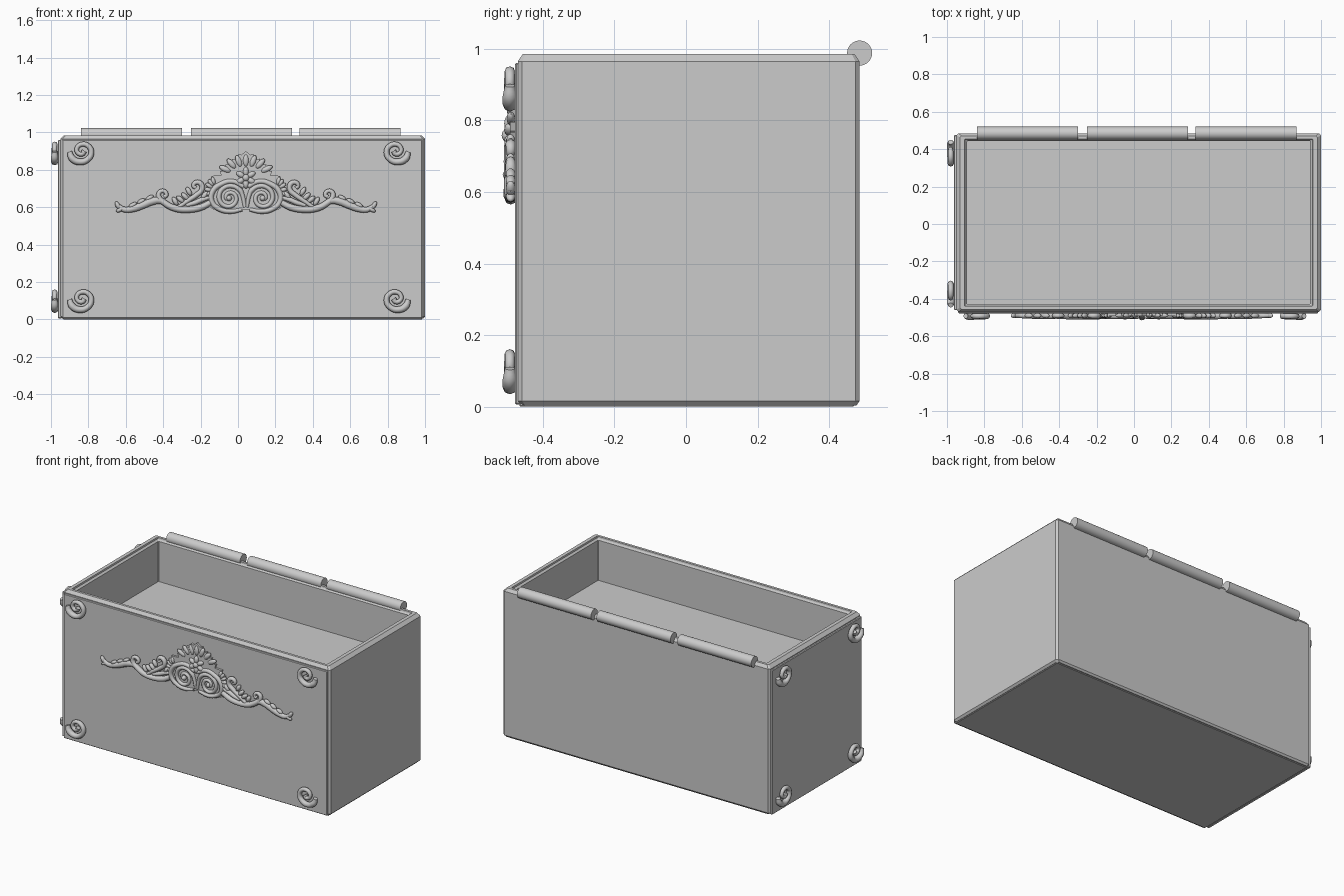
import bpy, bmesh, math
from mathutils import Matrix, Vector

if "Cube" in bpy.data.objects:
    bpy.data.objects.remove(bpy.data.objects["Cube"])

def add(name, mesh, angle=40):
    ob = bpy.data.objects.new(name, mesh)
    bpy.context.collection.objects.link(ob)
    bpy.ops.object.select_all(action='DESELECT')
    ob.select_set(True)
    bpy.context.view_layer.objects.active = ob
    bpy.ops.object.shade_smooth_by_angle(angle=math.radians(angle))
    return ob

def finish(name, bm, angle=40):
    bmesh.ops.recalc_face_normals(bm, faces=bm.faces)
    me = bpy.data.meshes.new(name)
    bm.to_mesh(me)
    bm.free()
    return add(name, me, angle)

def tube(bm, pts, mat=Matrix(), depth=1.0):
    """Tapered round moulding through (u, z, radius) points, added to bm."""
    cu = bpy.data.curves.new("path", 'CURVE')
    cu.dimensions = '3D'
    cu.bevel_depth, cu.bevel_resolution, cu.resolution_u = 1, 2, 5
    cu.use_fill_caps = True
    sp = cu.splines.new('BEZIER')
    sp.bezier_points.add(len(pts) - 1)
    for p, (u, z, r) in zip(sp.bezier_points, pts):
        p.co, p.radius = (u, 0, z), r
        p.handle_left_type = p.handle_right_type = 'AUTO'
    ob = bpy.data.objects.new("path", cu)
    bpy.context.collection.objects.link(ob)
    dg = bpy.context.evaluated_depsgraph_get()
    me = bpy.data.meshes.new_from_object(ob.evaluated_get(dg))
    me.transform(mat @ Matrix.Diagonal((1, depth, 1, 1)))
    bm.from_mesh(me)
    bpy.data.objects.remove(ob)
    bpy.data.curves.remove(cu)
    bpy.data.meshes.remove(me)

def blob(bm, u, y, z, a, b, d, ang=0, mat=Matrix()):
    """Flattened ellipsoid petal: half sizes a, b, depth d, turned by ang."""
    m = (mat @ Matrix.Translation((u, y, z)) @ Matrix.Rotation(-ang, 4, 'Y')
         @ Matrix.Diagonal((a, d, b, 1)))
    bmesh.ops.create_uvsphere(bm, u_segments=12, v_segments=8, radius=1, matrix=m)

def spiral(cu, cz, r0, r1, a0, a1, w0, w1, n=10):
    out = []
    for i in range(n):
        t = i / (n - 1)
        r, a = r0 + (r1 - r0) * t, math.radians(a0 + (a1 - a0) * t)
        out.append((cu + r * math.cos(a), cz + r * math.sin(a), w0 + (w1 - w0) * t))
    return out

def slab(name, lo, hi, bevel):
    bm = bmesh.new()
    c = [(a + b) / 2 for a, b in zip(lo, hi)]
    s = [b - a for a, b in zip(lo, hi)]
    bmesh.ops.create_cube(bm, size=1, matrix=Matrix.Translation(c) @ Matrix.Diagonal((*s, 1)))
    bmesh.ops.bevel(bm, geom=bm.edges[:], offset=bevel, segments=1, affect='EDGES')
    return finish(name, bm, 30)

# chest body: stacked rectangles, chamfered outside, recessed tray inside
X0, X1, Y0, Y1 = -0.95, 1.0, -0.47, 0.485
bm = bmesh.new()
loops = []
for ins, z, c in [(.012, .004, .012), (0, .016, .012), (0, .965, .012), (.02, .985, .008),
                  (.044, .985, .003), (.046, .975, .003), (.058, .965, .003), (.058, .70, .003)]:
    a, b, d, e = X0 + ins, X1 - ins, Y0 + ins * .7, Y1 - ins * .7
    pts = [(a + c, d), (b - c, d), (b, d + c), (b, e - c), (b - c, e), (a + c, e), (a, e - c), (a, d + c)]
    loops.append([bm.verts.new((x, y, z)) for x, y in pts])
for p, q in zip(loops, loops[1:]):
    for i in range(8):
        j = (i + 1) % 8
        bm.faces.new((p[i], p[j], q[j], q[i]))
bm.faces.new(loops[0][::-1])
bm.faces.new(loops[-1])
finish("chest_body", bm, 20)

# thin facing panels and base plate
slab("front_panel", (-.94, -.478, .006), (.985, -.46, .96), .004)
slab("left_panel", (-.963, -.46, .006), (-.94, .475, .96), .004)
slab("base_plate", (-.935, -.465, 0), (.985, .47, .02), .003)

# three hinge barrels on the back rim
for i, x in enumerate((-.57, .02, .60)):
    bm = bmesh.new()
    bmesh.ops.create_cone(bm, cap_ends=True, segments=32, radius1=.035, radius2=.035, depth=.54,
                          matrix=Matrix.Translation((x, .485, .988)) @ Matrix.Rotation(math.pi / 2, 4, 'Y'))
    finish(f"hinge_barrel_{i + 1}", bm)

# corner scrolls on the front and left faces
SCROLL = [(-.062, .012, .013), (-.05, -.022, .019), (-.012, -.042, .018), (.033, -.03, .016),
          (.054, .008, .015), (.038, .042, .014), (.004, .052, .013), (-.022, .034, .012),
          (-.02, .008, .012), (.006, .0, .013), (.016, .016, .014)]
def scroll(name, mat, flip):
    bm = bmesh.new()
    tube(bm, SCROLL, mat @ Matrix.Diagonal((flip, 1, 1, 1)), 1.1)
    finish(name, bm, 60)
for z, lv in ((.885, "upper"), (.095, "lower")):
    scroll(f"front_{lv}_scroll_left", Matrix.Translation((-.838, -.492, z)), 1)
    scroll(f"front_{lv}_scroll_right", Matrix.Translation((.848, -.492, z)), -1)
    turn = Matrix.Rotation(-math.pi / 2, 4, 'Z')
    scroll(f"left_{lv}_scroll_front", Matrix.Translation((-.98, -.372, z)) @ turn, -1)
    scroll(f"left_{lv}_scroll_back", Matrix.Translation((-.98, .376, z)) @ turn, 1)

# carved ornament: leafy backing plate
CX = .042
HALF = [(0, .90), (.025, .88), (.04, .885), (.042, .85), (.075, .86), (.068, .825), (.11, .83),
        (.10, .795), (.14, .795), (.132, .77), (.185, .768), (.175, .745), (.205, .735),
        (.2, .705), (.217, .68), (.205, .655), (.21, .625), (.18, .59), (.1, .575), (.03, .585)]
bm = bmesh.new()
outline = HALF + [(-u, z) for u, z in HALF[:0:-1]]
f = bm.faces.new([bm.verts.new((CX + u, -.474, z)) for u, z in outline])
ext = bmesh.ops.extrude_face_region(bm, geom=[f])
bmesh.ops.translate(bm, vec=Vector((0, -.018, 0)), verts=[v for v in ext['geom'] if isinstance(v, bmesh.types.BMVert)])
finish("ornament_backing", bm, 30)

# crown leaves and central flower
bm = bmesh.new()
for a in (-64, -42, -21, 0, 21, 42, 64):
    t = math.radians(90 + a)
    r = .095 + .022 * math.cos(t) ** 2
    blob(bm, CX + r * math.cos(t) * 1.1, -.489, .755 + r * math.sin(t), .034, .015, .012, t)
finish("crown_leaves", bm, 60)
bm = bmesh.new()
for i in range(6):
    t = math.radians(30 + 60 * i)
    blob(bm, CX + .033 * math.cos(t), -.493, .758 + .033 * math.sin(t), .025, .015, .015, t)
blob(bm, CX, -.5, .758, .018, .018, .015)
finish("centre_flower", bm, 60)

# mirrored halves: volutes, side shell, arm scrolls and tips
for s, side in ((-1, "left"), (1, "right")):
    M = Matrix.Translation((CX, -.49, 0)) @ Matrix.Diagonal((s, 1, 1, 1))
    bm = bmesh.new()
    tube(bm, [(.005, .60, .01), (.02, .67, .012)] + spiral(.088, .65, .07, .014, 145, -400, .014, .010, 14), M, 1.3)
    tube(bm, [(.012, .71, .012), (.07, .738, .014), (.13, .725, .015), (.178, .685, .016),
              (.182, .63, .015), (.14, .59, .014), (.08, .578, .013), (.02, .588, .01)], M, 1.2)
    blob(bm, .09, 0, .648, .016, .016, .022, 0, M)
    finish(f"volute_{side}", bm, 60)
    bm = bmesh.new()
    for i in range(6):
        t = math.radians(-35 + 22 * i)
        blob(bm, .165 + .036 * math.cos(t), 0, .685 + .058 * math.sin(t), .022, .011, .012, t, M)
    finish(f"side_shell_{side}", bm, 60)
    bm = bmesh.new()
    # lower stem rising into the outer curl
    tube(bm, [(.19, .625, .016), (.24, .60, .018), (.31, .588, .018), (.38, .595, .018), (.43, .62, .017),
              (.465, .655, .014), (.46, .682, .012), (.435, .685, .011), (.425, .665, .011), (.438, .655, .011)], M, 1.1)
    # inner curl and leaf spray
    tube(bm, [(.36, .60, .010), (.31, .635, .013), (.265, .665, .014), (.235, .695, .014), (.24, .725, .014),
              (.265, .733, .013), (.28, .715, .011), (.268, .703, .010)], M, 1.1)
    tube(bm, [(.20, .65, .01), (.235, .64, .014), (.27, .625, .014), (.32, .61, .01)], M, 1.1)
    for u, z, a in ((.305, .685, 60), (.325, .658, 45), (.35, .642, 40), (.378, .632, 60), (.22, .665, 130)):
        blob(bm, u, 0, z, .026, .013, .014, math.radians(a), M)
    # tapering outer leaf
    tube(bm, [(.41, .605, .012), (.455, .635, .018), (.50, .632, .021), (.55, .612, .02), (.60, .593, .018),
              (.65, .588, .015), (.675, .602, .012), (.69, .612, .011)], M, .9)
    for u, z, a in ((.515, .65, 150), (.56, .632, 150), (.605, .612, 150), (.672, .588, -30), (.685, .61, 60)):
        blob(bm, u, 0, z, .024, .012, .013, math.radians(a), M)
    finish(f"arm_foliage_{side}", bm, 60)
